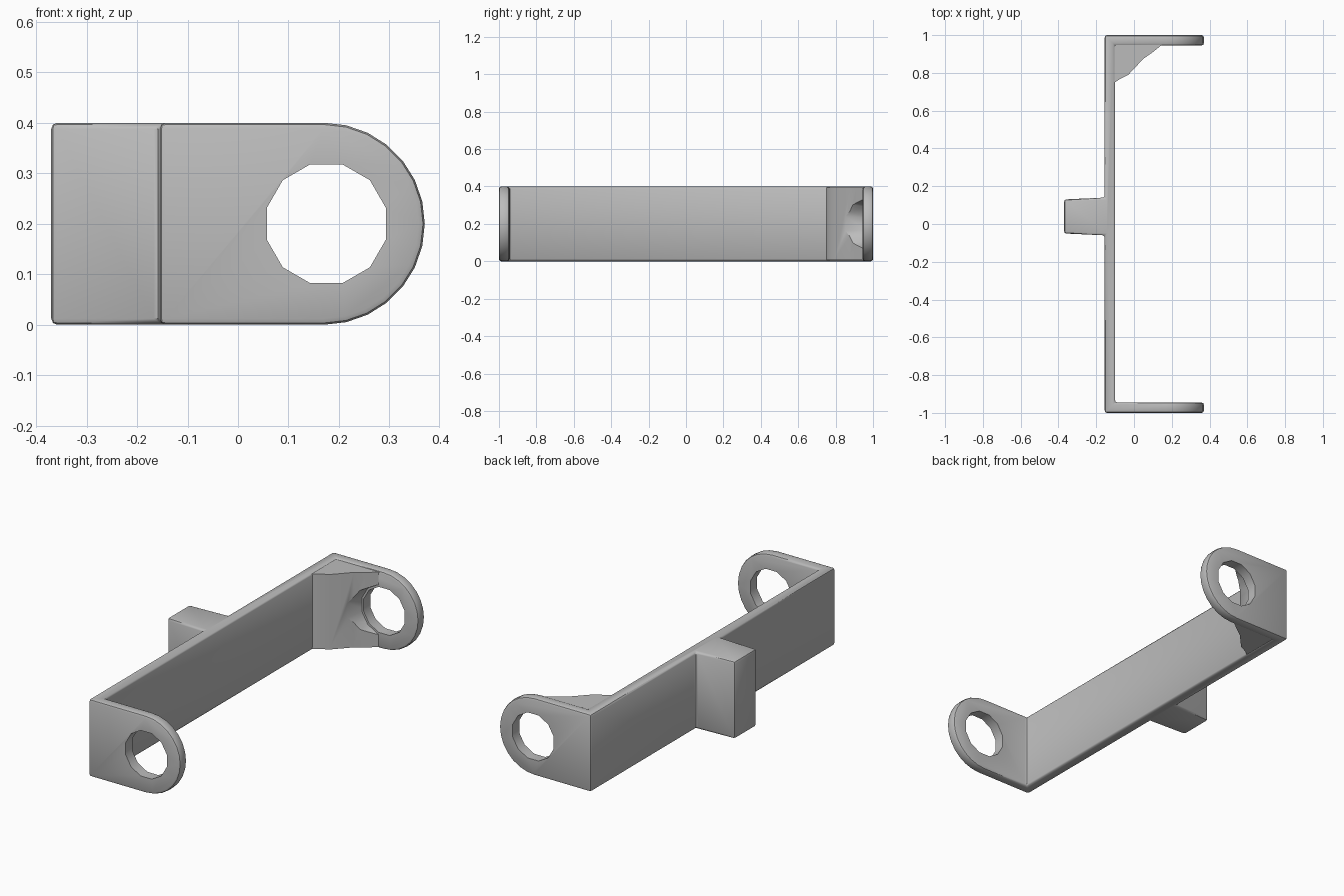
import bpy, bmesh, math
from mathutils import Vector

cube = bpy.data.objects.get("Cube")
if cube:
    bpy.data.objects.remove(cube, do_unlink=True)

grey = bpy.data.materials.new("plain grey")
grey.use_nodes = True
colour = (0.5, 0.5, 0.5, 1)
grey.diffuse_color = colour
grey.node_tree.nodes["Principled BSDF"].inputs["Base Color"].default_value = colour


def loft(name, rings):
    """Solid between two matching rings of points."""
    bm = bmesh.new()
    a, b = [[bm.verts.new(p) for p in ring] for ring in rings]
    bm.faces.new(a)
    bm.faces.new(b)
    for i in range(len(a)):
        j = (i + 1) % len(a)
        bm.faces.new((a[i], a[j], b[j], b[i]))
    bmesh.ops.recalc_face_normals(bm, faces=bm.faces[:])
    mesh = bpy.data.meshes.new(name)
    bm.to_mesh(mesh)
    bm.free()
    mesh.materials.append(grey)
    ob = bpy.data.objects.new(name, mesh)
    bpy.context.collection.objects.link(ob)
    return ob


def upright(name, outline, low, high):
    return loft(name, [[Vector((x, y, z)) for x, y in outline] for z in (low, high)])


def circle(x, y, z, radius, steps):
    turns = [math.tau * (i + 0.5) / steps for i in range(steps)]
    return [Vector((x + radius * math.cos(t), y, z + radius * math.sin(t))) for t in turns]


def activate(ob):
    bpy.ops.object.select_all(action='DESELECT')
    ob.select_set(True)
    bpy.context.view_layer.objects.active = ob


def cut(ob, tool, operation):
    activate(ob)
    mod = ob.modifiers.new("cut", 'BOOLEAN')
    mod.operation, mod.object, mod.solver = operation, tool, 'EXACT'
    bpy.ops.object.modifier_apply(modifier=mod.name)


BACK, INNER, TIP, GRIP = -0.155, -0.10, 0.37, -0.37
MID, RADIUS, EAR = 0.2, 0.2, 0.945
CX = TIP - RADIUS

# Bracket seen from above: strap, two ears and the rear grip
bracket = upright("bracket", [
    (BACK, -1), (TIP + 0.1, -1), (TIP + 0.1, -EAR), (INNER, -EAR),
    (INNER, EAR), (TIP + 0.1, EAR), (TIP + 0.1, 1), (BACK, 1),
    (BACK, 0.14), (GRIP, 0.13), (GRIP, -0.05), (BACK, -0.06)], -0.1, 0.5)

# Side silhouette with round ear ends
arc = [math.pi * (i / 14 - 0.5) for i in range(15)]
side = [(-0.6, 0), *[(CX + RADIUS * math.cos(t), MID + RADIUS * math.sin(t)) for t in arc], (-0.6, 0.4)]
silhouette = loft("silhouette", [[Vector((x, y, z)) for x, z in side] for y in (-1.2, 1.2)])
cut(bracket, silhouette, 'INTERSECT')

# Softened edges
bevel = bracket.modifiers.new("soft edges", 'BEVEL')
bevel.width, bevel.segments = 0.012, 2
bevel.limit_method, bevel.angle_limit = 'ANGLE', math.radians(40)
activate(bracket)
bpy.ops.object.modifier_apply(modifier=bevel.name)

# Corner web filling the inside of the rear ear
web = upright("corner_web", [
    (-0.12, 0.75), (INNER, 0.75), (-0.07, 0.77), (-0.03, 0.79),
    (0.05, 0.875), (0.1, 0.91), (0.15, 0.95), (0.15, 0.97), (-0.12, 0.97)], 0.006, 0.394)

# Ear holes, and the scoop that widens through the web
hole = loft("hole_cutter", [circle(CX + 0.005, y, MID, 0.122, 12) for y in (-1.2, 1.2)])
scoop = loft("scoop_cutter", [circle(CX + 0.005, y, MID, r, 12) for y, r in ((0.7, 0.18), (1.0, 0.122))])
cut(bracket, hole, 'DIFFERENCE')
cut(web, scoop, 'DIFFERENCE')

for tool in (silhouette, hole, scoop):
    bpy.data.objects.remove(tool, do_unlink=True)

for part in (bracket, web):
    activate(part)
    bpy.ops.object.shade_smooth_by_angle(angle=math.radians(35))
